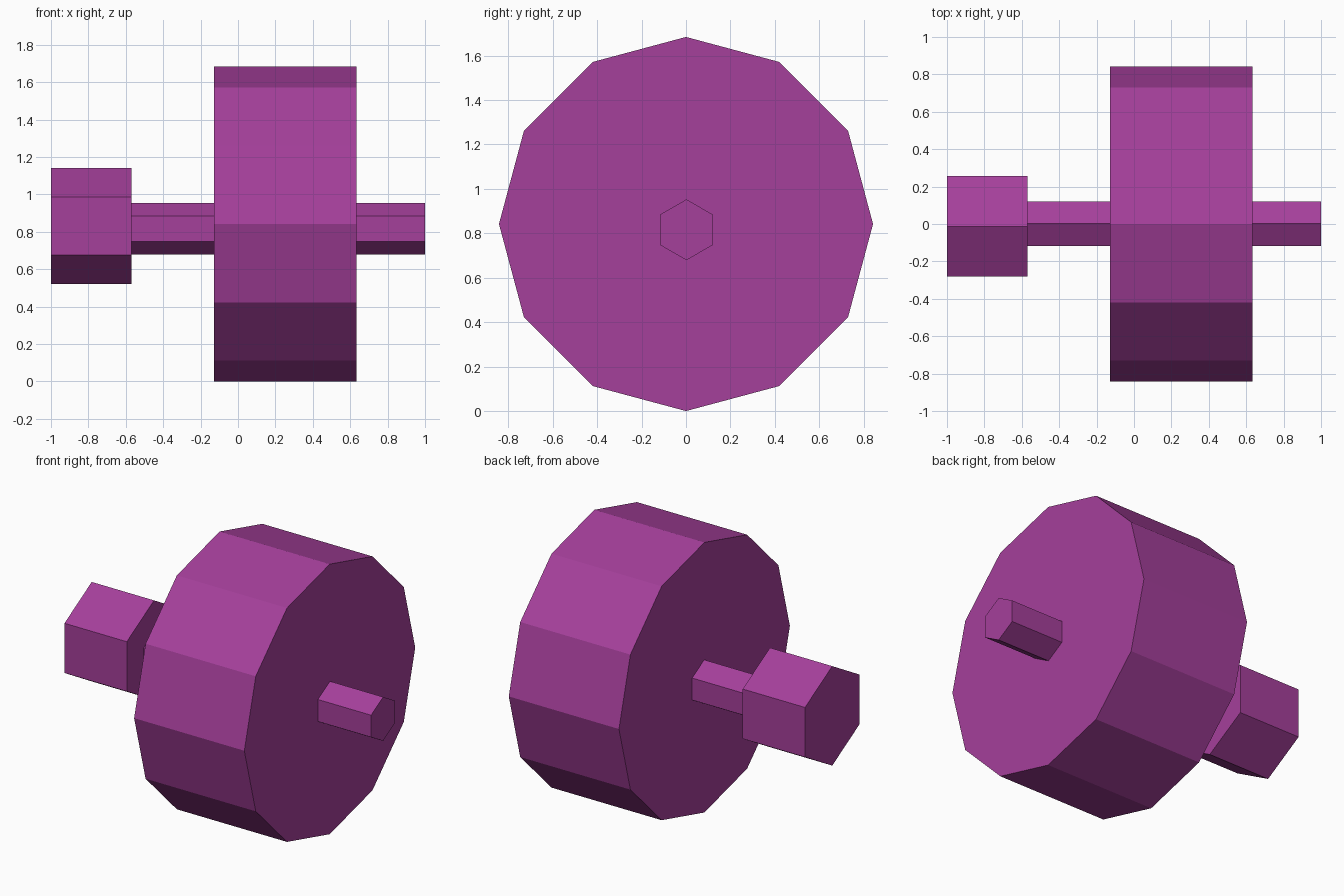
import bpy, bmesh, math

if "Cube" in bpy.data.objects:
    bpy.data.objects.remove(bpy.data.objects["Cube"])

purple = bpy.data.materials.new("purple")
purple.diffuse_color = (0.376, 0.05, 0.328, 1)
purple.use_nodes = True
purple.node_tree.nodes["Principled BSDF"].inputs["Base Color"].default_value = purple.diffuse_color


def prism(name, sides, radius, x0, x1, y, z):
    """Flat-sided bar along x with a vertex pointing straight up."""
    bm = bmesh.new()
    ring = []
    for i in range(sides):
        a = 2 * math.pi * i / sides
        ring.append(bm.verts.new((x0, y + radius * math.sin(a), z + radius * math.cos(a))))
    cap = bm.faces.new(ring)
    ext = bmesh.ops.extrude_face_region(bm, geom=[cap], use_keep_orig=True)
    moved = [g for g in ext["geom"] if isinstance(g, bmesh.types.BMVert)]
    bmesh.ops.translate(bm, verts=moved, vec=(x1 - x0, 0, 0))
    bmesh.ops.recalc_face_normals(bm, faces=bm.faces)
    mesh = bpy.data.meshes.new(name)
    bm.to_mesh(mesh)
    bm.free()
    mesh.materials.append(purple)
    obj = bpy.data.objects.new(name, mesh)
    bpy.context.collection.objects.link(obj)
    return obj


# Large twelve-sided drum
prism("drum", 12, 0.842, -0.127, 0.633, 0, 0.842)
# Thin hexagonal shaft running through the drum into the end nut
prism("shaft", 6, 0.137, -0.58, 1.0, 0.002, 0.816)
# Hexagonal end nut, slightly off axis
prism("end_nut", 6, 0.31, -1.0, -0.57, -0.013, 0.831)
